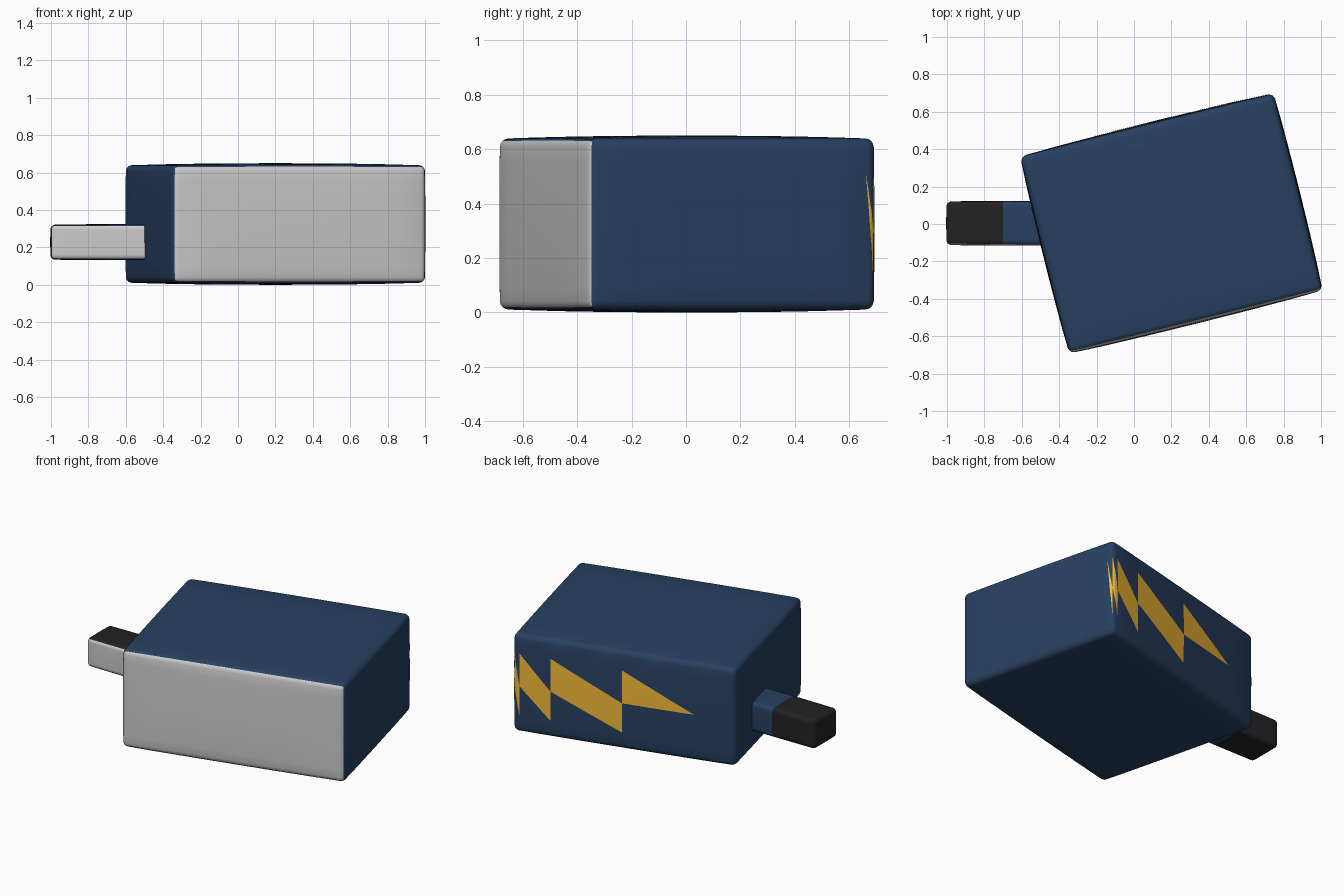
import bpy, bmesh
from math import radians
from mathutils import Vector, Matrix

if "Cube" in bpy.data.objects:
    bpy.data.objects.remove(bpy.data.objects["Cube"])


def material(name, rgb):
    m = bpy.data.materials.new(name)
    m.diffuse_color = (*rgb, 1)
    m.use_nodes = True
    m.node_tree.nodes["Principled BSDF"].inputs["Base Color"].default_value = m.diffuse_color
    return m


BLUE = material("navy", (0.021, 0.051, 0.12))
GREY = material("grey", (0.8, 0.8, 0.8))
BLACK = material("black", (0.016, 0.016, 0.016))
GOLD = material("gold", (0.9, 0.49, 0.04))


def finish(name, bm, mats, matrix):
    me = bpy.data.meshes.new(name)
    bm.to_mesh(me)
    bm.free()
    for m in mats:
        me.materials.append(m)
    for p in me.polygons:
        p.use_smooth = True
    ob = bpy.data.objects.new(name, me)
    ob.matrix_world = matrix
    bpy.context.collection.objects.link(ob)
    return ob


def pillow_box(name, half, radius, bulge, mats, pick, matrix, seams=()):
    """Rounded box whose six sides swell slightly towards their middles."""
    bm = bmesh.new()
    bmesh.ops.create_cube(bm, size=2)
    bmesh.ops.scale(bm, vec=half, verts=bm.verts)
    bmesh.ops.bevel(bm, geom=bm.edges[:], offset=radius, segments=4,
                    profile=0.5, affect='EDGES')
    cuts = [(a, half[a] * k / 4) for a in range(3) for k in range(-3, 4)]
    for axis, pos in cuts + [(0, s) for s in seams]:
        no, co = Vector((0, 0, 0)), Vector((0, 0, 0))
        no[axis], co[axis] = 1, pos
        bmesh.ops.bisect_plane(bm, geom=bm.verts[:] + bm.edges[:] + bm.faces[:],
                               plane_co=co, plane_no=no)
    bm.normal_update()
    for f in bm.faces:
        f.material_index = pick(f.calc_center_median(), f.normal)
    for v in bm.verts:
        u = [v.co[i] / half[i] for i in range(3)]
        fall = [1 - c * c for c in u]
        v.co += Vector([bulge * u[i] * fall[i - 1] ** 0.5 * fall[i - 2] ** 0.5
                        if fall[i - 1] > 0 and fall[i - 2] > 0 else 0 for i in range(3)])
    return finish(name, bm, mats, matrix)


# Main head block, turned about the vertical axis, with a grey front
turn = Matrix.Translation((0.2, 0.003, 0.325)) @ Matrix.Rotation(radians(14), 4, 'Z')
head = pillow_box("head_block", (0.695, 0.54, 0.313), 0.03, 0.012, [BLUE, GREY],
                  lambda c, n: int(n.y < -0.7), turn)

# Handle: grey front, black grip at the tip, blue next to the head
pillow_box("handle", (0.3, 0.115, 0.092), 0.022, 0.004, [BLUE, GREY, BLACK],
           lambda c, n: 1 if n.y < -0.7 else (2 if c.x < 0 else 0),
           Matrix.Translation((-0.7, 0.004, 0.228)), seams=(0.001,))

# Lightning bolt on the back face, wrapping round the corner
stations = [(-0.44, 0.55), (0.01, 0.55), (0.46, 0.55), (0.655, 0.548),
            (0.689, 0.533), (0.70, 0.503)]
bm = bmesh.new()
NX, NZ = 10, 4
for i in range(5):
    (x0, y0), (x1, y1) = stations[i], stations[i + 1]
    lo0, hi0 = (0.31, 0.31) if i == 0 else (0.12, 0.31)
    lo1, hi1 = (0.515, 0.515) if i == 4 else (0.31, 0.52)
    grid = []
    for a in range(NX + 1):
        t = a / NX
        lo, hi = lo0 + (lo1 - lo0) * t, hi0 + (hi1 - hi0) * t
        grid.append([bm.verts.new((x0 + (x1 - x0) * t, y0 + (y1 - y0) * t,
                                   lo + (hi - lo) * b / NZ - 0.325))
                     for b in range(NZ + 1)])
    for a in range(NX):
        for b in range(NZ):
            bm.faces.new((grid[a][b], grid[a][b + 1], grid[a + 1][b + 1], grid[a + 1][b]))
bmesh.ops.remove_doubles(bm, verts=bm.verts, dist=0.0001)
bolt = finish("lightning_bolt", bm, [GOLD], turn)
wrap = bolt.modifiers.new("wrap", 'SHRINKWRAP')
wrap.target = head
wrap.wrap_method = 'NEAREST_SURFACEPOINT'
wrap.wrap_mode = 'ABOVE_SURFACE'
wrap.offset = 0.002
